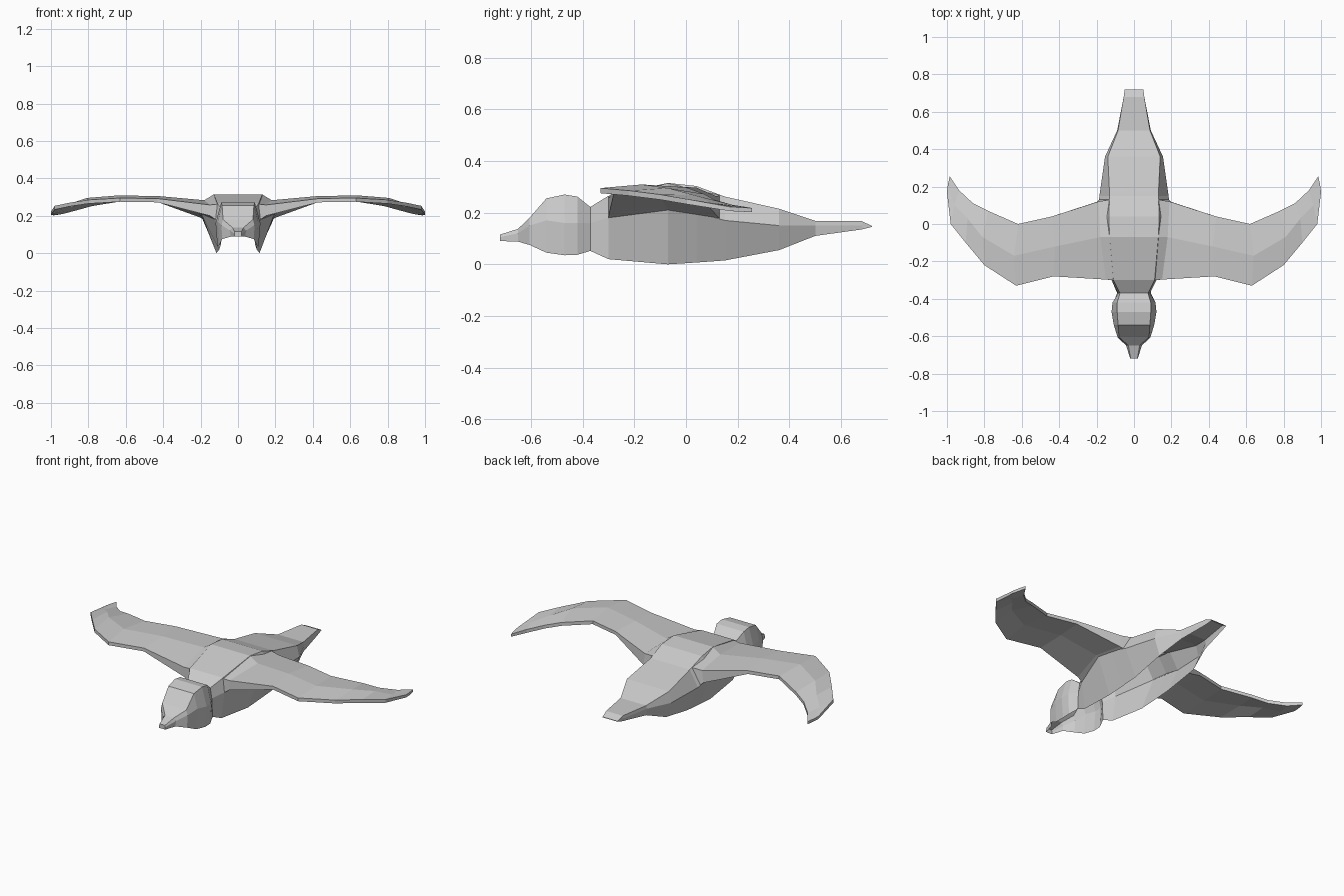
import bpy, bmesh


def loft(name, rows, closed=False, cap_start=False, cap_end=False):
    """Skin quads between successive rows of points."""
    bm = bmesh.new()
    vr = [[bm.verts.new(p) for p in row] for row in rows]
    n = len(rows[0])
    for a, b in zip(vr, vr[1:]):
        for i in range(n if closed else n - 1):
            j = (i + 1) % n
            bm.faces.new((a[i], a[j], b[j], b[i]))
    if cap_start:
        bm.faces.new(vr[0][::-1])
    if cap_end:
        bm.faces.new(vr[-1])
    if closed:
        bmesh.ops.recalc_face_normals(bm, faces=bm.faces)
    mesh = bpy.data.meshes.new(name)
    bm.to_mesh(mesh)
    bm.free()
    ob = bpy.data.objects.new(name, mesh)
    bpy.context.collection.objects.link(ob)
    return ob


def section(y, *half):
    """Arched section, open underneath: top edge, side, lower rim (x, z)."""
    left = [(-x, y, z) for x, z in reversed(half)]
    return left + [(x, y, z) for x, z in half]


neck = section(-0.30, (.11, .265), (.12, .18), (.10, .02))

# Head and beak
loft("head", [
    section(-0.72, (.018, .115), (.02, .105), (.02, .09)),
    section(-0.65, (.03, .137), (.042, .12), (.04, .088)),
    section(-0.605, (.08, .18), (.088, .15), (.085, .075)),
    section(-0.54, (.085, .255), (.108, .17), (.10, .045)),
    section(-0.47, (.09, .27), (.12, .16), (.11, .035)),
    section(-0.42, (.09, .262), (.115, .16), (.11, .037)),
    section(-0.37, (.075, .222), (.085, .16), (.09, .052)),
    neck], cap_start=True)

# Body shell with hanging sides, and tail
loft("body", [
    neck,
    section(-0.07, (.13, .315), (.195, .21), (.115, 0)),
    section(0.04, (.135, .303), (.195, .20), (.115, .007)),
    section(0.15, (.13, .262), (.185, .17), (.115, .015)),
    section(0.36, (.14, .215), (.155, .15), (.12, .055)),
    section(0.50, (.085, .168), (.09, .15), (.085, .11)),
    section(0.68, (.055, .167), (.055, .15), (.055, .135)),
    section(0.72, (.05, .148), (.05, .147), (.05, .145))], cap_end=True)


def rib(lead, mid, trail, t=0.02):
    """Wing rib: upper points plus the same points lowered by t."""
    top = [lead, mid, trail]
    return top + [(x, y, z - t) for x, y, z in reversed(top)]


# Wings
root = [(.11, -.30, .262), (.13, -.07, .314), (.132, .13, .268),
        (.186, .13, .178), (.195, -.07, .21), (.12, -.30, .18)]
shoulder = [(.15, -.297, .258), (.18, -.07, .283), (.19, .12, .262),
            (.20, .118, .19), (.21, -.07, .215), (.15, -.297, .20)]
wing = loft("wings", [
    root, shoulder,
    rib((.43, -.28, .292), (.42, -.12, .305), (.44, .04, .297)),
    rib((.63, -.33, .295), (.64, -.17, .309), (.62, 0, .298)),
    rib((.80, -.22, .285), (.81, -.07, .295), (.78, .07, .272)),
    rib((.90, -.10, .27), (.89, .03, .268), (.86, .11, .25)),
    rib((.98, 0, .253), (.96, .10, .238), (.935, .18, .23)),
    rib((1.0, .17, .222), (.995, .21, .22), (.985, .255, .218), .016)],
    closed=True, cap_end=True)
wing.modifiers.new("mirror", 'MIRROR').use_axis[0] = True
